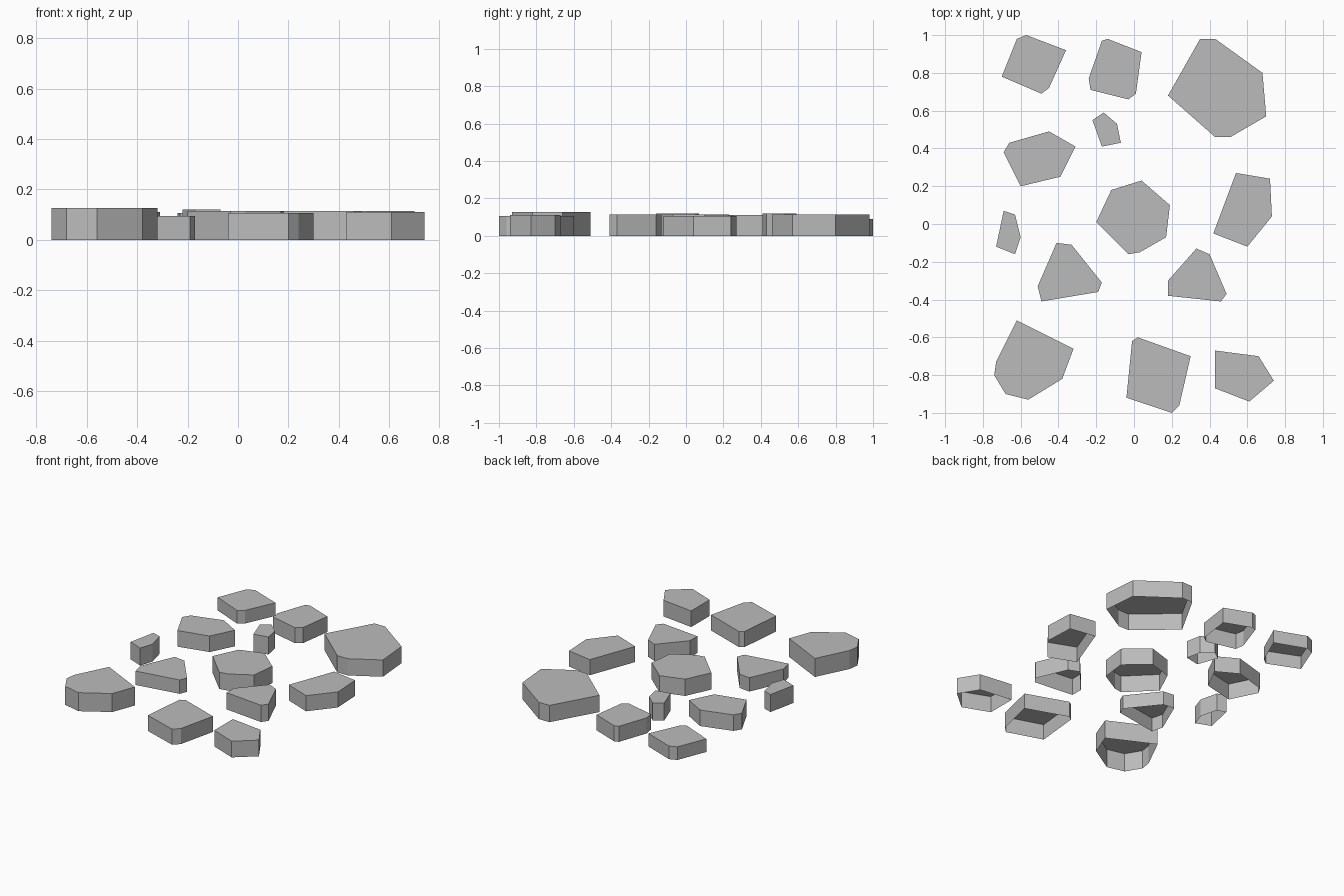
import bpy
import bmesh

default_cube = bpy.data.objects.get("Cube")
if default_cube:
    bpy.data.objects.remove(default_cube, do_unlink=True)

# One plain stone grey
GREY = (.5, .5, .5, 1)
stone_grey = bpy.data.materials.new("stone grey")
stone_grey.use_nodes = True
stone_grey.diffuse_color = GREY
shader = stone_grey.node_tree.nodes["Principled BSDF"]
shader.inputs["Base Color"].default_value = GREY


def stone(name, height, *outline):
    """Flat-topped paving stone: an outline raised to a cap, open underneath."""
    bm = bmesh.new()
    top = bm.faces.new([bm.verts.new((x, y, height)) for x, y in outline])
    top.normal_update()
    if top.normal.z < 0:
        top.normal_flip()

    # Pull the rim of the cap down to the ground to make the side walls
    rim = list(top.edges)
    walls = bmesh.ops.extrude_edge_only(bm, edges=rim)["geom"]
    for part in walls:
        if isinstance(part, bmesh.types.BMVert):
            part.co.z = 0
    bmesh.ops.recalc_face_normals(bm, faces=bm.faces)
    bm.faces.ensure_lookup_table()
    cap = max(bm.faces, key=lambda face: face.calc_center_median().z)
    if cap.normal.z < 0:
        bmesh.ops.reverse_faces(bm, faces=bm.faces)

    mesh = bpy.data.meshes.new(name)
    bm.to_mesh(mesh)
    bm.free()
    mesh.materials.append(stone_grey)
    obj = bpy.data.objects.new(name, mesh)
    bpy.context.collection.objects.link(obj)
    return obj


# Back row
stone("back_right_stone", .09,
      (-.62, .98), (-.57, 1), (-.36, .92), (-.45, .72), (-.49, .69), (-.7, .78))
stone("back_middle_stone", .107,
      (-.17, .97), (-.14, .98), (.04, .91), (.01, .69), (-.03, .66),
      (-.23, .71), (-.24, .77))
stone("back_left_large_stone", .115,
      (.35, .98), (.43, .98), (.68, .8), (.7, .57), (.51, .46), (.43, .46),
      (.18, .68))
stone("back_small_stone", .12,
      (-.16, .59), (-.09, .53), (-.07, .43), (-.17, .41), (-.22, .55))

# Middle rows
stone("upper_right_stone", .11,
      (-.45, .49), (-.31, .41), (-.39, .25), (-.6, .2), (-.69, .38), (-.66, .43))
stone("centre_stone", .115,
      (.04, .23), (.19, .1), (.17, -.07), (.03, -.15), (-.03, -.16),
      (-.2, .01), (-.12, .18))
stone("middle_left_stone", .107,
      (.54, .27), (.72, .24), (.73, .04), (.6, -.12), (.42, -.05))
stone("side_small_stone", .12,
      (-.69, .07), (-.63, .05), (-.6, -.07), (-.63, -.16), (-.73, -.12))
stone("lower_right_stone", .095,
      (-.41, -.1), (-.33, -.11), (-.17, -.31), (-.19, -.36), (-.49, -.41),
      (-.51, -.33))
stone("lower_left_stone", .115,
      (.33, -.13), (.4, -.16), (.49, -.37), (.46, -.41), (.18, -.38), (.18, -.3))

# Front row
stone("front_right_stone", .127,
      (-.62, -.51), (-.32, -.66), (-.38, -.82), (-.56, -.93), (-.68, -.9),
      (-.74, -.8), (-.73, -.73))
stone("front_middle_stone", .107,
      (.02, -.6), (.3, -.7), (.24, -.96), (.2, -1), (-.04, -.92), (-.01, -.62))
stone("front_left_stone", .111,
      (.43, -.67), (.66, -.7), (.74, -.83), (.61, -.94), (.43, -.87))
